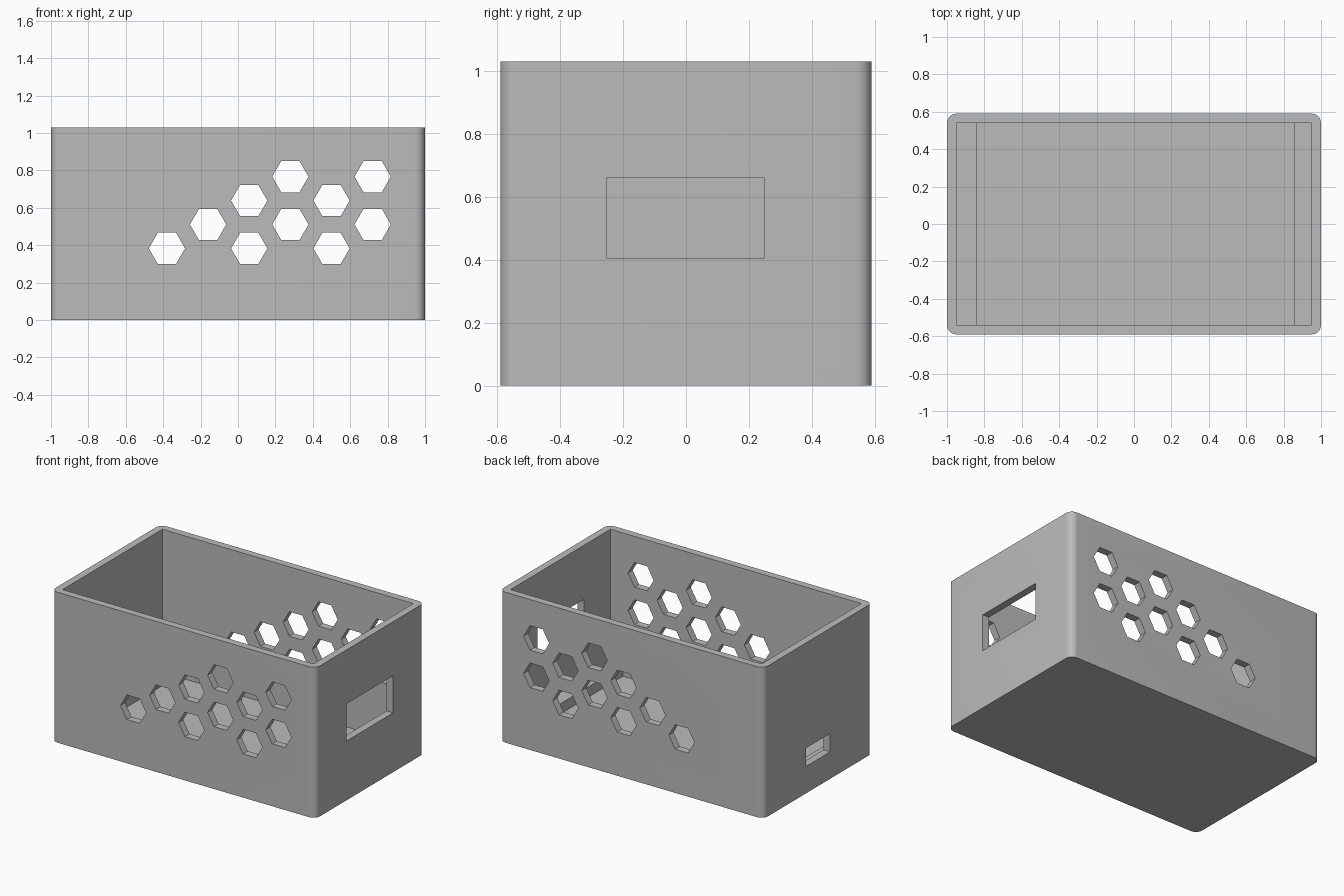
import bpy
import bmesh
import math
from mathutils import Matrix, Vector

cube = bpy.data.objects.get("Cube")
if cube:
    bpy.data.objects.remove(cube, do_unlink=True)

HALF_X, HALF_Y, HEIGHT = 1.0, 0.59, 1.03
WALL = 0.05
FLOOR, LEDGE = 0.05, 0.12

grey = bpy.data.materials.new("grey_plastic")
grey.use_nodes = True
grey.diffuse_color = (0.5, 0.5, 0.5, 1)
grey.node_tree.nodes["Principled BSDF"].inputs["Base Color"].default_value = (0.5, 0.5, 0.5, 1)


def add_box(bm, low, high):
    low, high = Vector(low), Vector(high)
    matrix = Matrix.Translation((low + high) / 2) @ Matrix.Diagonal((*(high - low), 1))
    bmesh.ops.create_cube(bm, size=1, matrix=matrix)


def make_object(name, bm):
    bmesh.ops.recalc_face_normals(bm, faces=bm.faces)
    mesh = bpy.data.meshes.new(name)
    bm.to_mesh(mesh)
    bm.free()
    mesh.materials.append(grey)
    obj = bpy.data.objects.new(name, mesh)
    bpy.context.collection.objects.link(obj)
    return obj


def cut(target, name, bm):
    cutter = make_object(name, bm)
    cutter.hide_render = True
    mod = target.modifiers.new(name, 'BOOLEAN')
    mod.operation = 'DIFFERENCE'
    mod.solver = 'EXACT'
    mod.object = cutter
    bpy.context.view_layer.objects.active = target
    bpy.ops.object.modifier_apply(modifier=mod.name)
    bpy.data.objects.remove(cutter, do_unlink=True)


# Outer block with rounded upright corners
bm = bmesh.new()
add_box(bm, (-HALF_X, -HALF_Y, 0), (HALF_X, HALF_Y, HEIGHT))
upright = [e for e in bm.edges if abs(e.verts[0].co.z - e.verts[1].co.z) > 0.5]
bmesh.ops.bevel(bm, geom=upright, offset=WALL, segments=8, profile=0.5, affect='EDGES')
case = make_object("case", bm)

# Cavity with a low ledge along each end of the floor
bm = bmesh.new()
inner_x, floor_left, floor_right, top = HALF_X - WALL, -0.84, 0.855, HEIGHT + 0.1
profile = [(floor_left, FLOOR), (floor_right, FLOOR), (floor_right, LEDGE), (inner_x, LEDGE),
           (inner_x, top), (-inner_x, top), (-inner_x, LEDGE), (floor_left, LEDGE)]
inner_y = HALF_Y - WALL
face = bm.faces.new([bm.verts.new((x, -inner_y, z)) for x, z in profile])
extruded = bmesh.ops.extrude_face_region(bm, geom=[face])["geom"]
bmesh.ops.translate(bm, vec=(0, 2 * inner_y, 0),
                    verts=[v for v in extruded if isinstance(v, bmesh.types.BMVert)])
cut(case, "cavity", bm)

# Hexagonal vents through the front and back walls: (column, row) on a staggered grid
vents = [(0, 0), (1, 1), (2, 2), (2, 0), (3, 3), (3, 1), (4, 2), (4, 0), (5, 3), (5, 1)]
bm = bmesh.new()
for col, row in vents:
    matrix = (Matrix.Translation((-0.38 + 0.22 * col, 0, 0.383 + 0.128 * row))
              @ Matrix.Rotation(math.pi / 2, 4, 'X') @ Matrix.Rotation(math.pi / 2, 4, 'Z'))
    bmesh.ops.create_cone(bm, cap_ends=True, segments=6, radius1=0.097, radius2=0.097,
                          depth=2, matrix=matrix)
cut(case, "vents", bm)

# Large port on the left end, small port on the right end
bm = bmesh.new()
add_box(bm, (0.9, -0.253, 0.406), (1.1, 0.25, 0.66))
add_box(bm, (-1.1, -0.13, 0.185), (-0.9, 0.13, 0.31))
cut(case, "ports", bm)

# Smooth only the rounded corners
bpy.ops.object.select_all(action='DESELECT')
case.select_set(True)
bpy.context.view_layer.objects.active = case
bpy.ops.object.shade_smooth_by_angle(angle=math.radians(30))
